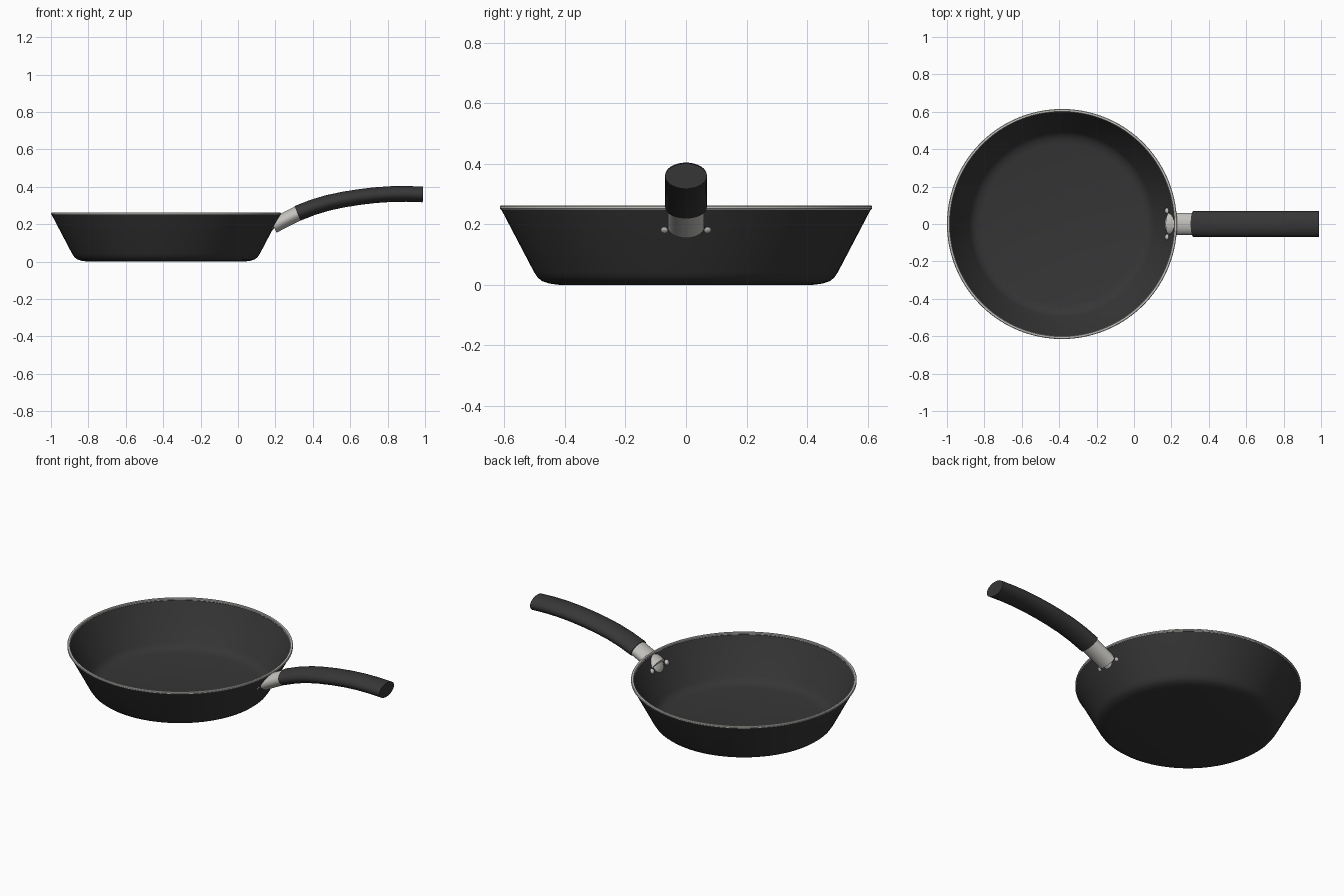
import bpy, bmesh, math
from mathutils import Vector, Matrix

if "Cube" in bpy.data.objects:
    bpy.data.objects.remove(bpy.data.objects["Cube"])

PAN_X = -0.385


def material(name, rgb):
    m = bpy.data.materials.new(name)
    m.use_nodes = True
    m.diffuse_color = (*rgb, 1)
    m.node_tree.nodes["Principled BSDF"].inputs["Base Color"].default_value = (*rgb, 1)
    return m


coating = material("dark coating", (0.036, 0.036, 0.036))
grip = material("dark grip", (0.038, 0.038, 0.039))
steel = material("brushed steel", (0.55, 0.54, 0.51))


def finish(bm, name, mat, angle=35):
    bmesh.ops.recalc_face_normals(bm, faces=bm.faces)
    mesh = bpy.data.meshes.new(name)
    bm.to_mesh(mesh)
    bm.free()
    mesh.materials.append(mat)
    ob = bpy.data.objects.new(name, mesh)
    bpy.context.collection.objects.link(ob)
    bpy.ops.object.select_all(action="DESELECT")
    ob.select_set(True)
    bpy.context.view_layer.objects.active = ob
    bpy.ops.object.shade_smooth_by_angle(angle=math.radians(angle))
    return ob


def lathe(name, profile, mat, closed=False, steps=96):
    """Spin a (radius, height) profile round the pan axis."""
    bm = bmesh.new()
    verts = [bm.verts.new((PAN_X + r, 0, z)) for r, z in profile]
    pairs = list(zip(verts, verts[1:])) + ([(verts[-1], verts[0])] if closed else [])
    edges = [bm.edges.new(p) for p in pairs]
    bmesh.ops.spin(bm, geom=verts + edges, cent=(PAN_X, 0, 0), axis=(0, 0, 1),
                   angle=math.tau, steps=steps)
    bmesh.ops.remove_doubles(bm, verts=bm.verts, dist=0.0001)
    return finish(bm, name, mat)


def tube(name, path, half_width, half_height, mat, sides=32):
    """Sweep an ellipse along an (x, z) path, with flat end caps."""
    bm = bmesh.new()
    pts = [Vector((x, 0, z)) for x, z in path]
    rings = []
    for i, p in enumerate(pts):
        along = (pts[min(i + 1, len(pts) - 1)] - pts[max(i - 1, 0)]).normalized()
        up = Vector((-along.z, 0, along.x))
        rings.append([bm.verts.new(p + up * half_height * math.sin(a)
                                   + Vector((0, half_width * math.cos(a), 0)))
                      for a in (math.tau * k / sides for k in range(sides))])
    for a, b in zip(rings, rings[1:]):
        for k in range(sides):
            n = (k + 1) % sides
            bm.faces.new((a[k], a[n], b[n], b[k]))
    bm.faces.new(rings[0])
    bm.faces.new(rings[-1])
    return finish(bm, name, mat)


# Pan body: outer wall up, then inner wall down to the cooking floor
lathe("pan_body", [(0, 0), (0.42, 0), (0.45, 0.004), (0.475, 0.012), (0.49, 0.024),
                   (0.502, 0.042), (0.612, 0.252), (0.602, 0.252), (0.494, 0.048),
                   (0.48, 0.032), (0.46, 0.02), (0.43, 0.013), (0, 0.012)], coating)

# Bare metal rim
lathe("pan_rim", [(0.611, 0.248), (0.615, 0.252), (0.615, 0.259), (0.612, 0.262),
                  (0.602, 0.262), (0.599, 0.259), (0.599, 0.252), (0.602, 0.248)],
      steel, closed=True)

# Steel neck between wall and grip
tube("handle_neck", [(0.188, 0.19), (0.26, 0.228), (0.35, 0.272)], 0.06, 0.04, steel)

# Curved grip
tube("handle_grip", [(0.318, 0.258), (0.40, 0.290), (0.48, 0.314), (0.56, 0.331),
                     (0.64, 0.344), (0.73, 0.355), (0.82, 0.361), (0.90, 0.362),
                     (0.989, 0.359)], 0.069, 0.042, grip)

# Inner wall fixings: one plate and a rivet on each side
slope = Matrix.Rotation(math.radians(-62), 4, "Y")


def disc(name, y, z, radius, depth):
    bm = bmesh.new()
    bmesh.ops.create_uvsphere(bm, u_segments=20, v_segments=10, radius=1)
    wall_r = 0.494 + (z - 0.048) * 0.108 / 0.204
    x = PAN_X + math.sqrt(wall_r ** 2 - y ** 2)
    bmesh.ops.transform(bm, verts=bm.verts, matrix=Matrix.Translation((x, y, z)) @ slope
                        @ Matrix.Diagonal((radius, radius, depth, 1)))
    return finish(bm, name, steel)


disc("inner_plate", 0, 0.195, 0.045, 0.014)
for side, y in (("left", 0.07), ("right", -0.07)):
    disc("rivet_" + side, y, 0.185, 0.016, 0.012)
